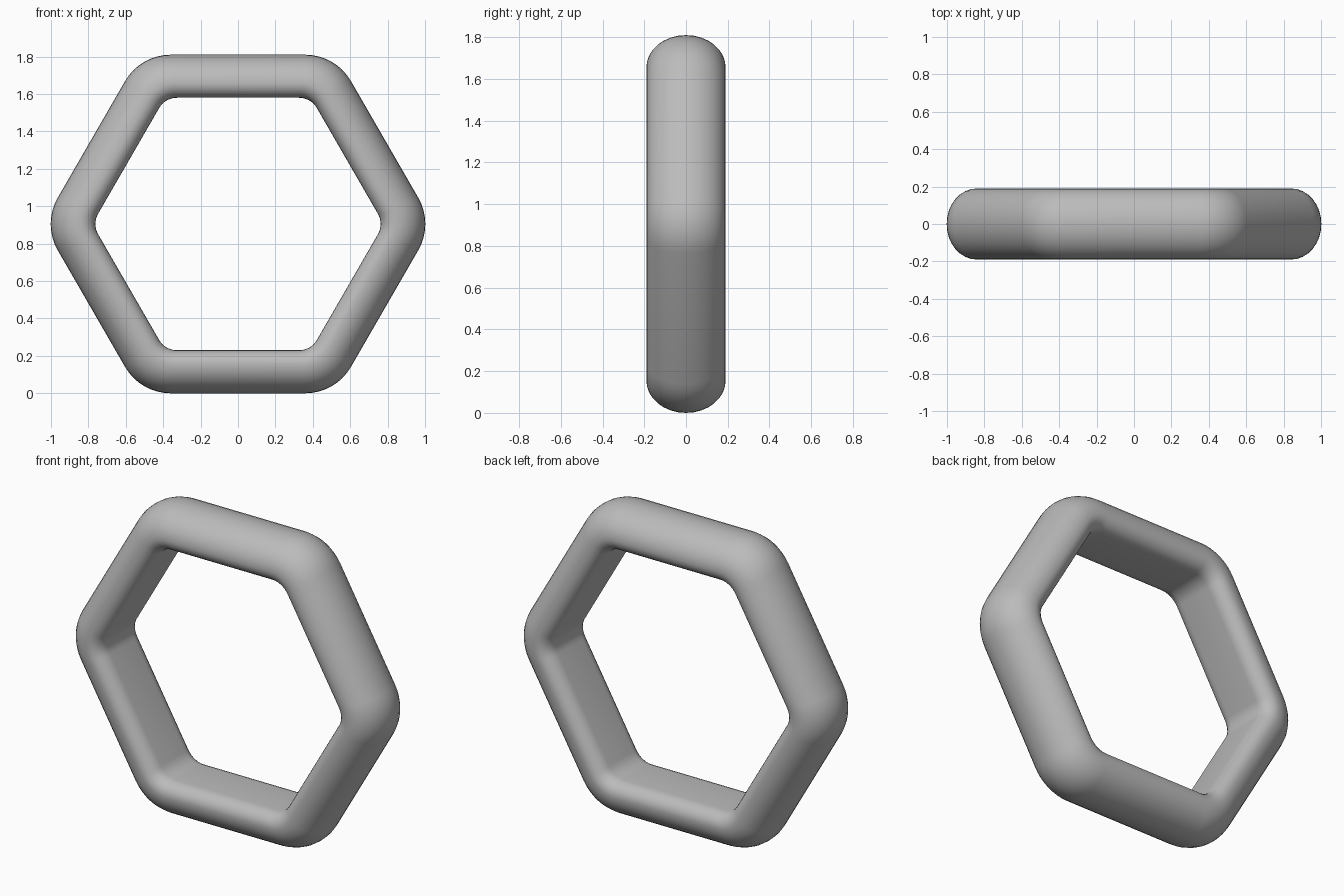
import bpy, bmesh, math

cube = bpy.data.objects.get("Cube")
if cube:
    bpy.data.objects.remove(cube, do_unlink=True)

INNER, OUTER = 0.675, 0.905     # distance of the flats from the centre
HALF_DEPTH = 0.19
WIDEST = 0.75                   # where the section is deepest
STEPS = 8                       # arc steps per hexagon corner


def section():
    """Closed cross-section as (distance, y): domed outside, flatter inside."""
    pts = []
    n = 16
    for i in range(n + 1):      # outer half ellipse
        a = math.pi * i / n
        pts.append((WIDEST + (OUTER - WIDEST) * math.sin(a), HALF_DEPTH * math.cos(a)))
    soft = 0.08
    for side in (-1, 1):        # two softened inner edges
        for i in range(1, 7):
            a = math.pi / 2 * (i / 6 if side < 0 else (6 - i) / 6)
            d = WIDEST - (WIDEST - INNER) * math.sin(a)
            y = side * (HALF_DEPTH - soft + soft * math.cos(a))
            if side < 0 or i < 6:
                pts.append((d, y))
        if side < 0:
            pts.append((INNER, HALF_DEPTH - soft))
    return pts


def hexagon(dist):
    """Rounded hexagon; corners get rounder toward the outside."""
    t = (dist - INNER) / (OUTER - INNER)
    radius = 0.11 + 0.17 * t
    centre = (dist - radius) / math.cos(math.pi / 6)
    for k in range(6):
        corner = k * math.pi / 3
        for i in range(STEPS + 1):
            a = corner + (i / STEPS - 0.5) * math.pi / 3
            yield (centre * math.cos(corner) + radius * math.cos(a),
                   centre * math.sin(corner) + radius * math.sin(a))


# Hexagonal ring
bm = bmesh.new()
loops = [[bm.verts.new((x, y, z + OUTER)) for x, z in hexagon(d)] for d, y in section()]
for j, a in enumerate(loops):
    b = loops[(j + 1) % len(loops)]
    for i in range(len(a)):
        k = (i + 1) % len(a)
        bm.faces.new((a[i], a[k], b[k], b[i]))
bmesh.ops.recalc_face_normals(bm, faces=bm.faces)
mesh = bpy.data.meshes.new("hexagonal_ring")
bm.to_mesh(mesh)
bm.free()
ring = bpy.data.objects.new("hexagonal_ring", mesh)
bpy.context.collection.objects.link(ring)

# Plain grey finish
grey = bpy.data.materials.new("plain_grey")
grey.use_nodes = True
colour = (0.5, 0.5, 0.5, 1)
grey.diffuse_color = colour
grey.node_tree.nodes["Principled BSDF"].inputs["Base Color"].default_value = colour
mesh.materials.append(grey)

bpy.ops.object.select_all(action='DESELECT')
ring.select_set(True)
bpy.context.view_layer.objects.active = ring
bpy.ops.object.shade_smooth_by_angle(angle=math.radians(50))
